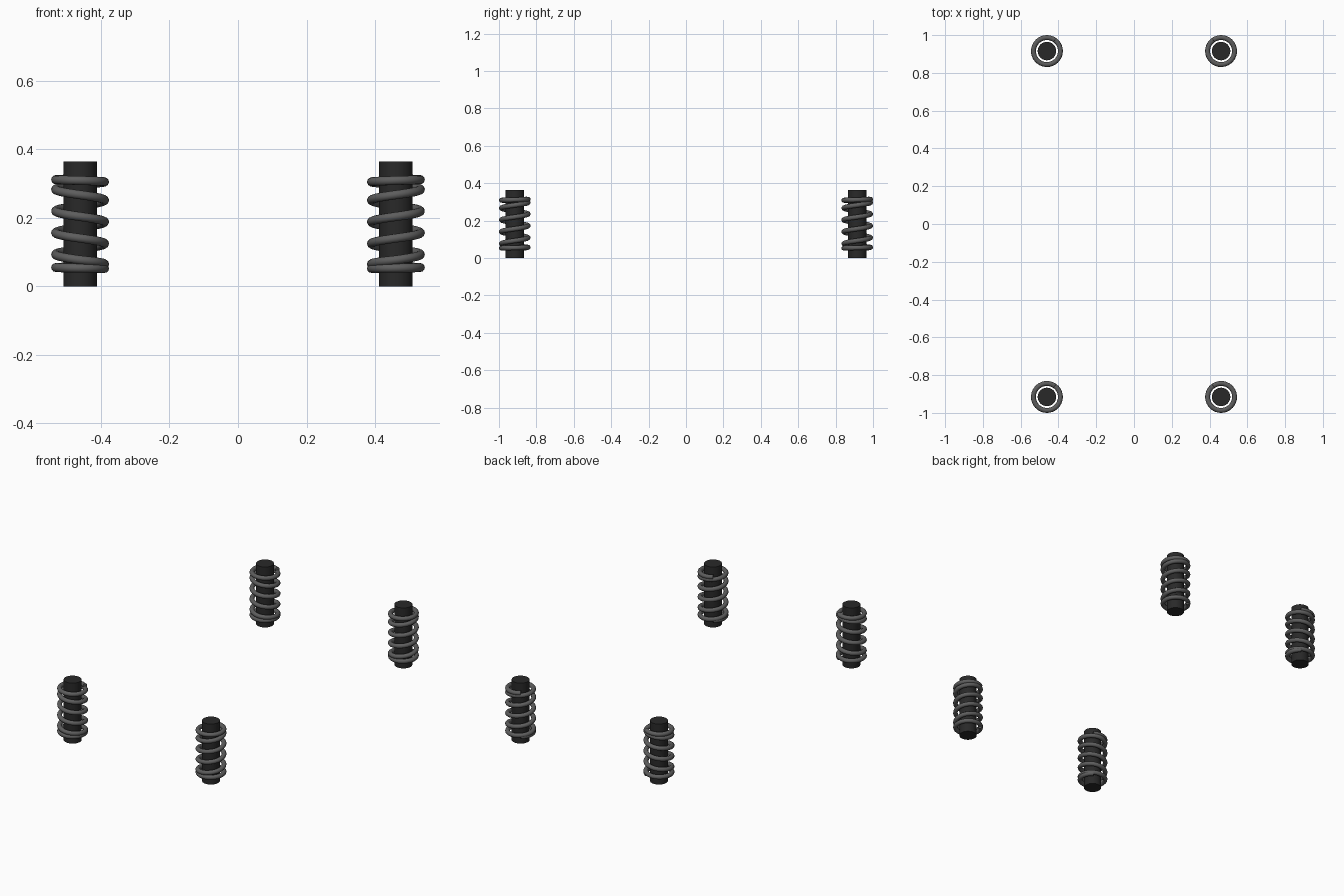
import bpy, math

if "Cube" in bpy.data.objects:
    bpy.data.objects.remove(bpy.data.objects["Cube"])

CX, CY = 0.461, 0.9155
ROD_R, ROD_H = 0.049, 0.364
COIL_R, WIRE_R = 0.0715, 0.013


def material(name, v):
    m = bpy.data.materials.new(name)
    m.diffuse_color = (v, v, v, 1)
    m.use_nodes = True
    m.node_tree.nodes["Principled BSDF"].inputs["Base Color"].default_value = m.diffuse_color
    return m


rod_mat = material("dark rod", 0.022)
wire_mat = material("grey steel wire", 0.11)

# Height of the wire against turns: closed end coils, steady pitch between
PROFILE = [(-0.4, .052), (0, .053), (.5, .057), (.75, .065), (1, .077), (1.25, .093),
           (4.25, .283), (4.5, .297), (4.75, .305), (5, .309), (5.6, .315)]


def height(t):
    for (a, za), (b, zb) in zip(PROFILE, PROFILE[1:]):
        if t <= b:
            return za + (zb - za) * (t - a) / (b - a)
    return PROFILE[-1][1]


def smooth(ob):
    bpy.ops.object.select_all(action='DESELECT')
    ob.select_set(True)
    bpy.context.view_layer.objects.active = ob
    bpy.ops.object.shade_smooth_by_angle(angle=math.radians(40))


# Coil spring; the winding direction mirrors from left to right
def spring(name, cx, cy, hand):
    cu = bpy.data.curves.new(name, 'CURVE')
    cu.dimensions = '3D'
    cu.bevel_depth = WIRE_R
    cu.bevel_resolution = 4
    cu.use_fill_caps = True
    n = 192
    sp = cu.splines.new('POLY')
    sp.points.add(n)
    t0, t1 = PROFILE[0][0], PROFILE[-1][0]
    for i, p in enumerate(sp.points):
        t = t0 + (t1 - t0) * i / n
        a = 2 * math.pi * t
        p.co = (hand * COIL_R * math.sin(a), -COIL_R * math.cos(a), height(t), 1)
    ob = bpy.data.objects.new(name, cu)
    ob.location = (cx, cy, 0)
    bpy.context.collection.objects.link(ob)
    bpy.ops.object.select_all(action='DESELECT')
    ob.select_set(True)
    bpy.context.view_layer.objects.active = ob
    bpy.ops.object.convert(target='MESH')
    ob = bpy.context.view_layer.objects.active
    ob.data.materials.clear()
    ob.data.materials.append(wire_mat)
    smooth(ob)


# Central damper rod
def rod(name, cx, cy):
    bpy.ops.mesh.primitive_cylinder_add(vertices=32, radius=ROD_R, depth=ROD_H,
                                        location=(cx, cy, ROD_H / 2))
    ob = bpy.context.object
    ob.name = name
    ob.data.materials.append(rod_mat)
    smooth(ob)


for sx, side in ((-1, "left"), (1, "right")):
    for sy, end in ((-1, "front"), (1, "back")):
        rod(f"rod_{end}_{side}", sx * CX, sy * CY)
        spring(f"spring_{end}_{side}", sx * CX, sy * CY, sx)
